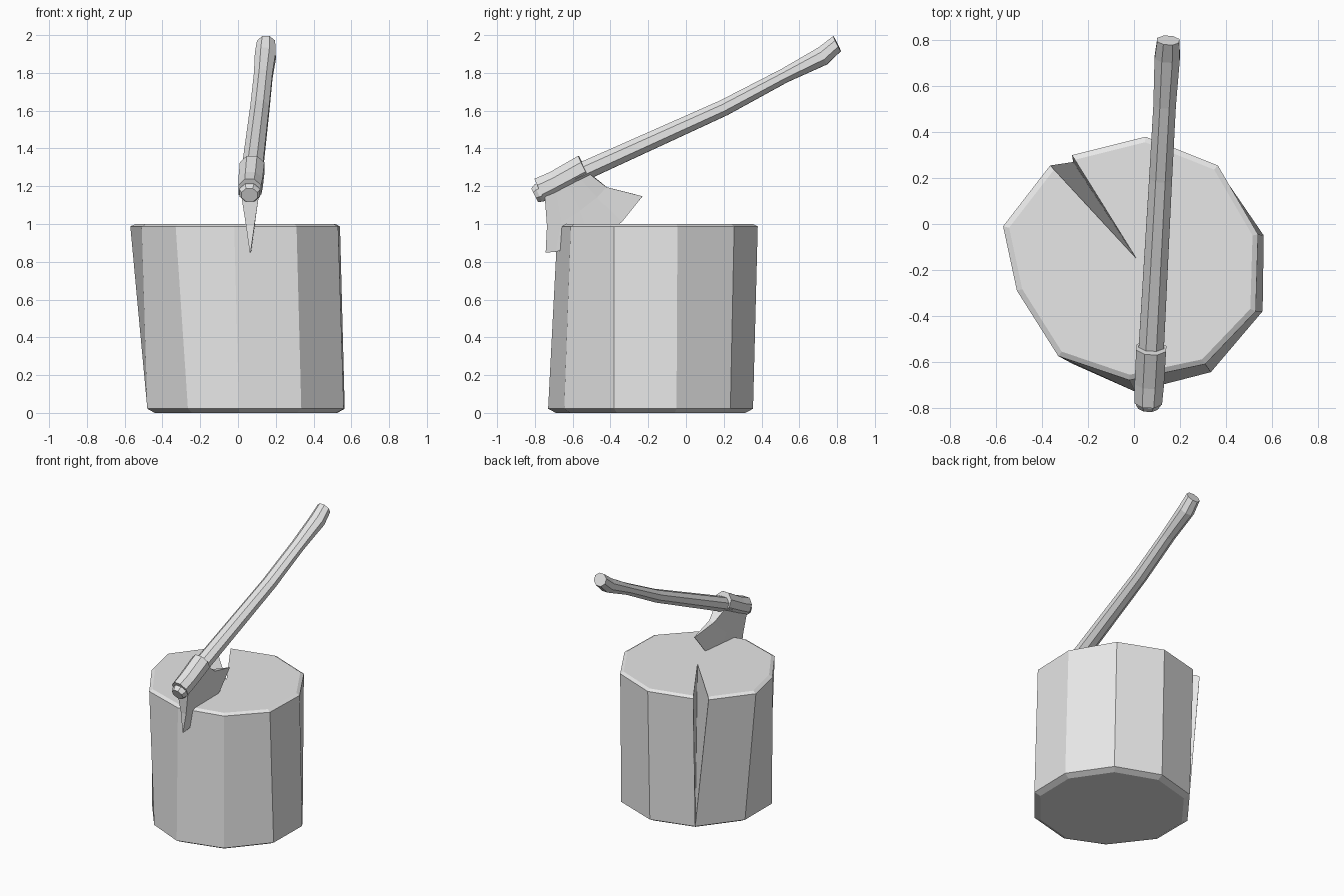
import bpy
import bmesh
from math import cos, sin, pi
from mathutils import Vector

cube = bpy.data.objects.get("Cube")
if cube:
    bpy.data.objects.remove(cube)

grey = bpy.data.materials.new("plain_grey")
grey.use_nodes = True
grey.diffuse_color = (0.8, 0.8, 0.8, 1)
grey.node_tree.nodes["Principled BSDF"].inputs["Base Color"].default_value = (0.8, 0.8, 0.8, 1)


def finish(bm, name):
    bmesh.ops.recalc_face_normals(bm, faces=bm.faces)
    mesh = bpy.data.meshes.new(name)
    bm.to_mesh(mesh)
    bm.free()
    mesh.materials.append(grey)
    obj = bpy.data.objects.new(name, mesh)
    bpy.context.collection.objects.link(obj)
    return obj


def axe_point(y, z, side=0.0):
    """Point in the axe's slightly turned plane, pushed sideways."""
    return Vector((0.105 + 0.055 * y + side, y - 0.055 * side, z))


def tube(name, rings, sides=8):
    """Faceted tube; each ring is (y, z, half height, half width)."""
    bm = bmesh.new()
    loops = []
    for y, z, high, wide in rings:
        loop = []
        for i in range(sides):
            a = 2 * pi * (i + 0.5) / sides
            up = high * sin(a) / cos(pi / sides)
            side = wide * cos(a) / cos(pi / sides)
            loop.append(bm.verts.new(axe_point(y - 0.446 * up, z + 0.895 * up, side)))
        loops.append(loop)
    for a, b in zip(loops, loops[1:]):
        for i in range(sides):
            j = (i + 1) % sides
            bm.faces.new((a[i], a[j], b[j], b[i]))
    bm.faces.new(loops[0])
    bm.faces.new(loops[-1])
    return finish(bm, name)


# Chopping block: bevelled ten-sided log, split open at one corner
top = [(-0.27, 0.30), (0.05, 0.38), (0.365, 0.255), (0.54, -0.045),
       (0.53, -0.38), (0.31, -0.61), (-0.02, -0.68), (-0.33, -0.575),
       (-0.51, -0.29), (-0.57, -0.01), (-0.365, 0.255)]
base = [(-0.265, 0.27), (0.05, 0.355), (0.37, 0.235), (0.565, -0.05),
        (0.56, -0.38), (0.335, -0.645), (0.005, -0.73), (-0.265, -0.61),
        (-0.48, -0.33), (-0.48, -0.01)]
bm = bmesh.new()


def ring(points, z, scale, centre):
    c = Vector(centre)
    return [bm.verts.new((*(c + (Vector(p) - c) * scale), z)) for p in points]


split_end = (0.01, -0.15)
rim = ring(top, 0.987, 1, split_end)
inner = ring(top, 1.0, 0.955, split_end)
foot = ring(base, 0.022, 1, (0.04, -0.185))
sole = ring(base, 0, 0.925, (0.04, -0.185))
tip = bm.verts.new((*split_end, 1.0))
for i in range(10):
    j = (i + 1) % 10
    bm.faces.new((foot[i], foot[j], rim[i + 1], rim[i]))
    bm.faces.new((rim[i], rim[i + 1], inner[i + 1], inner[i]))
    bm.faces.new((sole[i], sole[j], foot[j], foot[i]))
    bm.faces.new((inner[i], inner[i + 1], tip))
bm.faces.new(sole)
# Walls of the split
for k in (0, -1):
    bm.faces.new((rim[k], inner[k], tip))
    bm.faces.new((rim[k], tip, foot[0]))
bmesh.ops.dissolve_limit(bm, angle_limit=0.002, verts=bm.verts,
                         edges=[e for e in tip.link_edges])
finish(bm, "chopping_block")

# Axe handle, gently curved with a flared grip
tube("axe_handle", [
    (-0.80, 1.153, 0.040, 0.042), (-0.78, 1.163, 0.050, 0.054),
    (-0.53, 1.285, 0.050, 0.055), (0.2, 1.615, 0.043, 0.050),
    (0.52, 1.785, 0.038, 0.049), (0.725, 1.89, 0.050, 0.055),
    (0.80, 1.955, 0.044, 0.048)])

# Socket of the axe head around the handle
tube("axe_socket", [
    (-0.772, 1.18, 0.066, 0.060), (-0.69, 1.22, 0.062, 0.064),
    (-0.54, 1.302, 0.066, 0.065)])

# Blade: root, middle and cutting-edge rows, mirrored to both sides
rows = [
    (0.045, [(-0.745, 1.14), (-0.69, 1.19), (-0.63, 1.22), (-0.57, 1.25), (-0.515, 1.27)]),
    (0.022, [(-0.735, 0.99), (-0.66, 1.01), (-0.56, 1.07), (-0.47, 1.14), (-0.42, 1.195)]),
    (0.002, [(-0.743, 0.848), (-0.69, 0.853), (-0.5, 0.9), (-0.34, 1.01), (-0.23, 1.147)])]
bm = bmesh.new()
outline = []
for sign in (1, -1):
    grid = [[bm.verts.new(axe_point(y, z, sign * w)) for y, z in pts] for w, pts in rows]
    for a, b in zip(grid, grid[1:]):
        for i in range(4):
            bm.faces.new((a[i], a[i + 1], b[i + 1], b[i]))
    outline.append(grid[0] + [grid[1][-1]] + grid[2][::-1] + [grid[1][0]])
left, right = outline
for i in range(len(left)):
    j = (i + 1) % len(left)
    bm.faces.new((left[i], left[j], right[j], right[i]))
finish(bm, "axe_blade")
